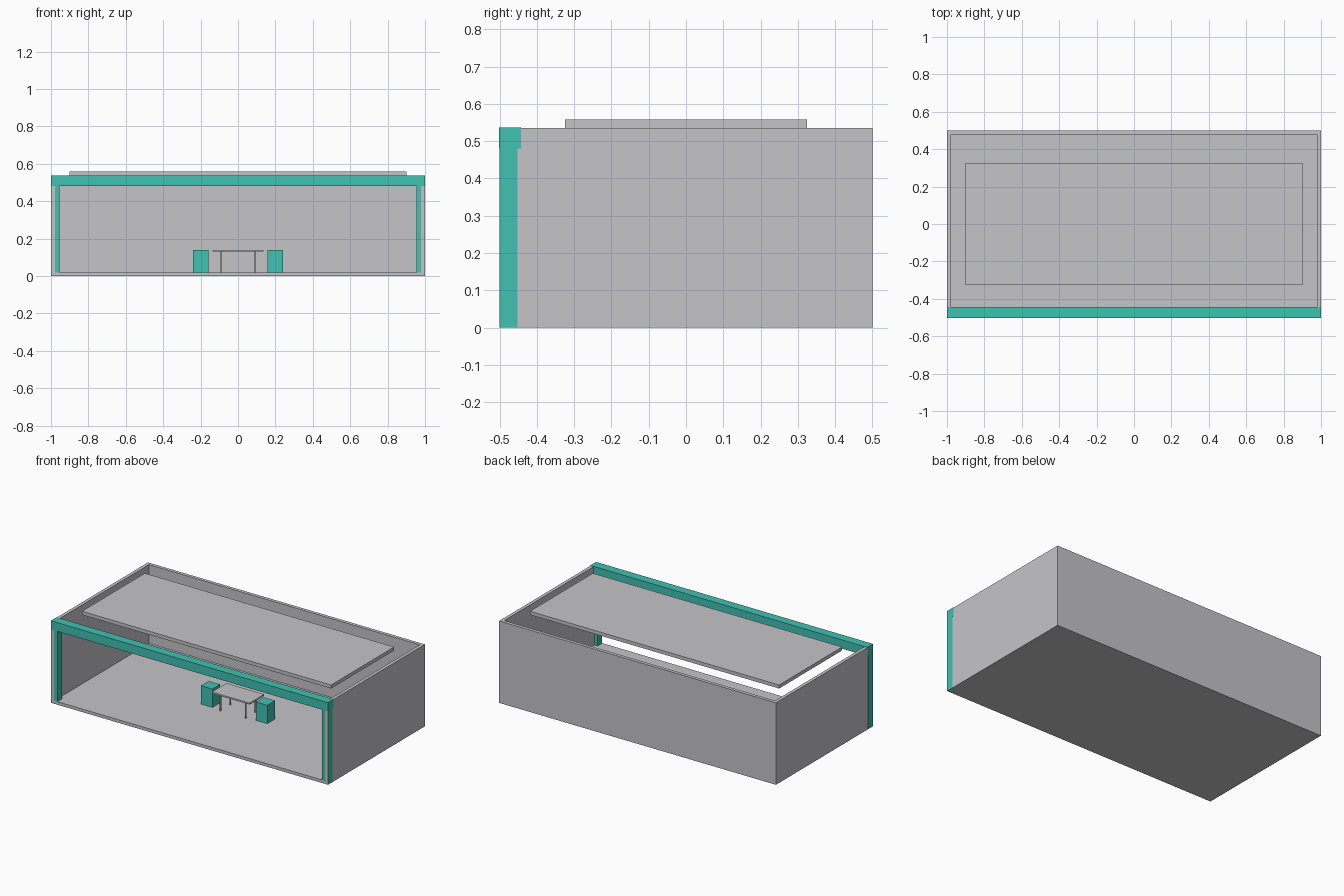
import bpy
import bmesh

cube = bpy.data.objects.get("Cube")
if cube:
    bpy.data.objects.remove(cube, do_unlink=True)


def material(name, color):
    mat = bpy.data.materials.new(name)
    mat.use_nodes = True
    mat.diffuse_color = color
    mat.node_tree.nodes["Principled BSDF"].inputs["Base Color"].default_value = color
    return mat


GREY = material("light grey", (0.558, 0.558, 0.584, 1))
TEAL = material("teal", (0.051, 0.539, 0.445, 1))


def finish(name, bm, mat):
    mesh = bpy.data.meshes.new(name)
    bm.to_mesh(mesh)
    bm.free()
    mesh.materials.append(mat)
    obj = bpy.data.objects.new(name, mesh)
    bpy.context.collection.objects.link(obj)
    return obj


def box(name, mat, xs, ys, zs):
    """Box from its (min, max) range on each axis."""
    bm = bmesh.new()
    bmesh.ops.create_cube(bm, size=1)
    for v in bm.verts:
        v.co = [r[0] if c < 0 else r[1] for c, r in zip(v.co, (xs, ys, zs))]
    return finish(name, bm, mat)


def leg(name, x, y, z0, z1, radius=0.005):
    bm = bmesh.new()
    bmesh.ops.create_cone(bm, cap_ends=True, segments=12, radius1=radius,
                          radius2=radius, depth=z1 - z0)
    bmesh.ops.translate(bm, verts=bm.verts, vec=(x, y, (z0 + z1) / 2))
    obj = finish(name, bm, GREY)
    for poly in obj.data.polygons:
        poly.use_smooth = len(poly.vertices) == 4
    return obj


WALL = 0.022       # wall thickness
FLOOR = 0.02       # floor top
TOP = 0.535        # wall top
INNER = 1 - WALL
SKIN = 0.0005      # keeps flush faces from coinciding

# Open-fronted shell with a raised roof panel
box("floor", GREY, (-INNER, INNER), (-0.5, 0.5 - WALL), (0, FLOOR))
box("back_wall", GREY, (-INNER, INNER), (0.5 - WALL, 0.5), (0, TOP))
box("roof_panel", GREY, (-0.9, 0.9), (-0.325, 0.325), (TOP, 0.558))

# Teal front frame
box("front_beam", TEAL, (-1 - SKIN, 1 + SKIN), (-0.502, -0.443), (0.48, 0.537))

# Side walls, posts and chairs, one of each per side
for side, s in (("left", 1), ("right", -1)):
    def span(a, b):
        return sorted((s * a, s * b))
    box(side + "_wall", GREY, span(INNER, 1), (-0.5, 0.5), (0, TOP))
    box(side + "_post", TEAL, span(0.955, 1 + SKIN), (-0.5 + SKIN, -0.452), (SKIN, 0.48))
    box(side + "_chair", TEAL, span(0.157, 0.24), (-0.04, 0.04), (FLOOR, 0.14))

# Table
box("table_top", GREY, (-0.136, 0.136), (-0.075, 0.075), (0.13, 0.14))
for side, sx in (("left", 1), ("right", -1)):
    for end, sy in (("front", -1), ("back", 1)):
        leg(f"table_{end}_{side}_leg", sx * 0.092, sy * 0.05, FLOOR, 0.13)
